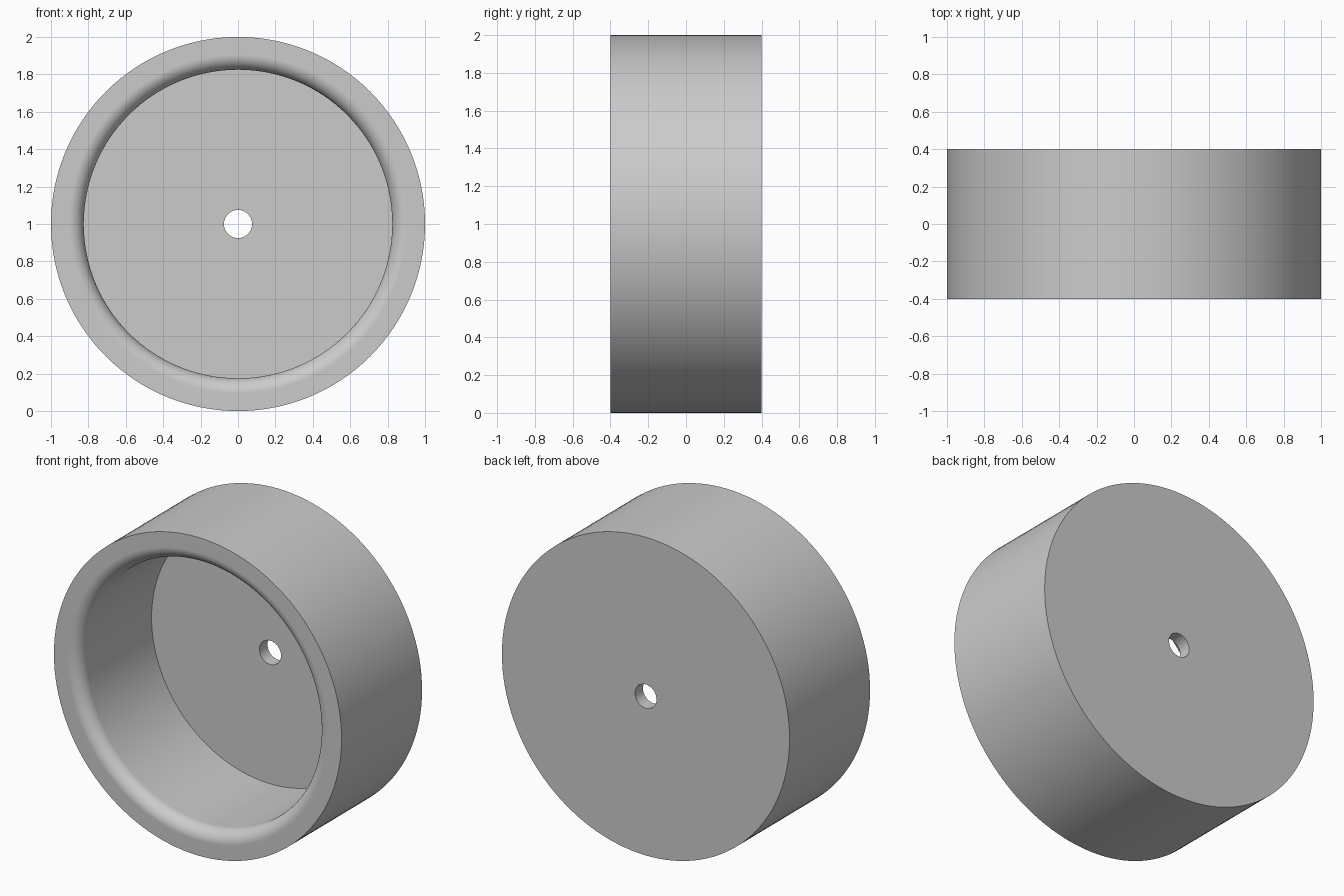
import bpy, bmesh
from math import sin, cos, pi, radians
from mathutils import Vector

cube = bpy.data.objects.get("Cube")
if cube:
    bpy.data.objects.remove(cube, do_unlink=True)

OUTER, INNER, HOLE = 1.0, 0.825, 0.075
FRONT, BACK, FLOOR = -0.4, 0.4, 0.32
FILLET, STEPS, SEGMENTS = 0.08, 10, 128

# Plain grey material
grey = bpy.data.materials.new("plain grey")
grey.use_nodes = True
colour = (0.6, 0.6, 0.6, 1)
grey.diffuse_color = colour
grey.node_tree.nodes["Principled BSDF"].inputs["Base Color"].default_value = colour

# Cup wall section as (radius, y), with a rounded inner lip
profile = [(HOLE, FLOOR), (HOLE, BACK), (OUTER, BACK), (OUTER, FRONT)]
for i in range(STEPS + 1):
    a = pi / 2 * i / STEPS
    profile.append((INNER + FILLET * (1 - sin(a)), FRONT + FILLET * (1 - cos(a))))
profile.append((INNER, FLOOR))

# Revolve the closed section around the y axis
bm = bmesh.new()
verts = [bm.verts.new((r, y, 1)) for r, y in profile]
edges = [bm.edges.new((v, verts[(i + 1) % len(verts)])) for i, v in enumerate(verts)]
bmesh.ops.spin(bm, geom=verts + edges, cent=Vector((0, 0, 1)), axis=Vector((0, 1, 0)),
               angle=2 * pi, steps=SEGMENTS, use_merge=True)
bmesh.ops.remove_doubles(bm, verts=bm.verts[:], dist=0.0001)
bmesh.ops.recalc_face_normals(bm, faces=bm.faces[:])
mesh = bpy.data.meshes.new("round_cup")
bm.to_mesh(mesh)
bm.free()
mesh.materials.append(grey)

cup = bpy.data.objects.new("round_cup", mesh)
bpy.context.collection.objects.link(cup)
bpy.ops.object.select_all(action="DESELECT")
cup.select_set(True)
bpy.context.view_layer.objects.active = cup
bpy.ops.object.shade_smooth_by_angle(angle=radians(30))

# Keep the flat lip flat beside the rounded edge
weighted = cup.modifiers.new("flat lip shading", "WEIGHTED_NORMAL")
weighted.keep_sharp = True
